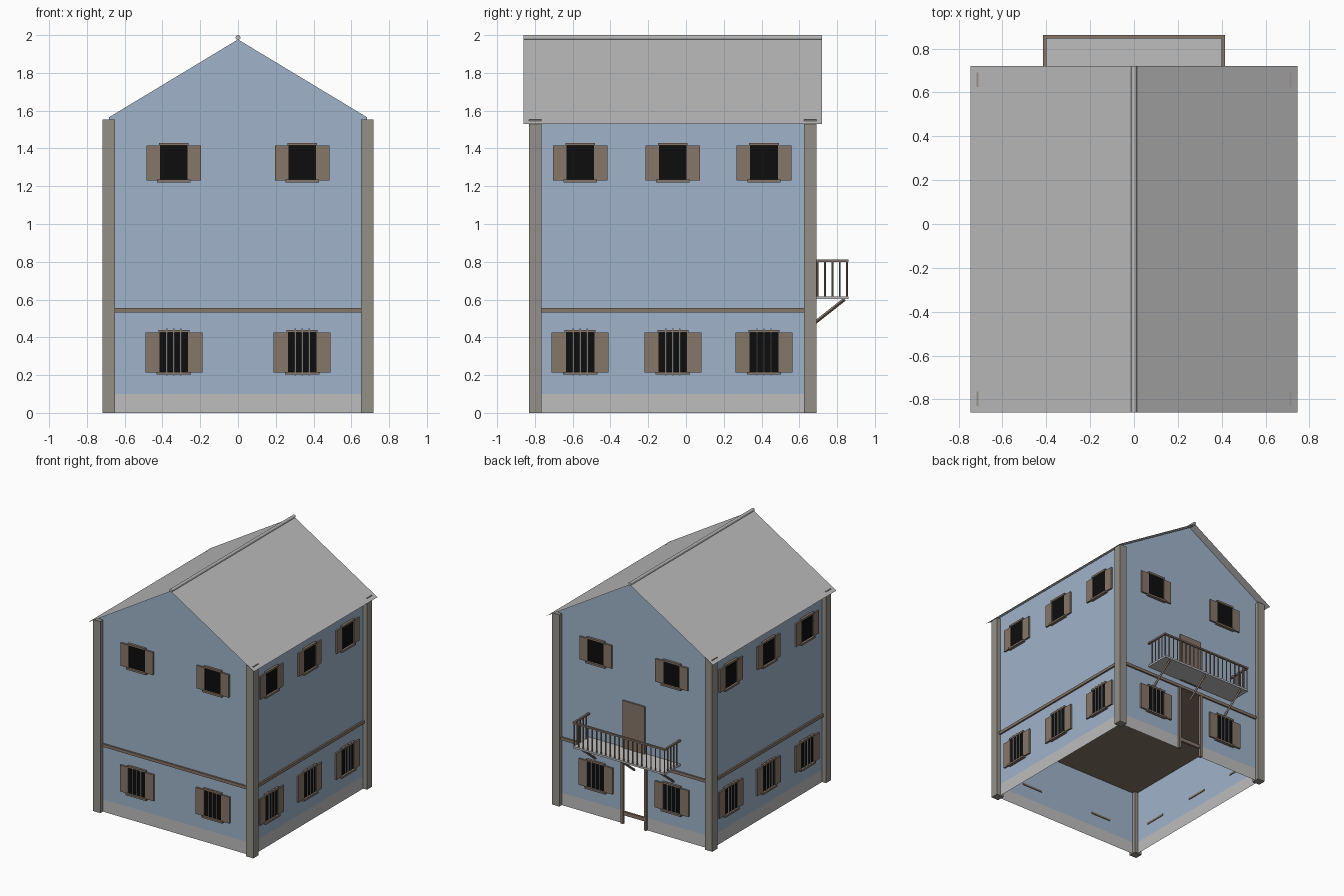
import bpy, bmesh, math
from mathutils import Matrix, Vector

if "Cube" in bpy.data.objects:
    bpy.data.objects.remove(bpy.data.objects["Cube"])

def material(name, rgb):
    m = bpy.data.materials.new(name)
    m.diffuse_color = (*rgb, 1)
    m.use_nodes = True
    m.node_tree.nodes["Principled BSDF"].inputs["Base Color"].default_value = m.diffuse_color
    return m

BLUE = material("blue_plaster", (0.35, 0.455, 0.59))
GREY = material("light_grey", (0.51, 0.51, 0.51))
ROOF = material("roof_grey", (0.5, 0.5, 0.5))
STONE = material("pillar_stone", (0.295, 0.28, 0.25))
WOOD = material("brown_wood", (0.24, 0.18, 0.14))
DARK = material("dark_pane", (0.004, 0.004, 0.004))

WX, YF, YB = 0.683, -0.797, 0.658      # wall planes
YC = (YF + YB) / 2
EAVE, APEX, BASE, DOOR = 1.565, 1.977, 0.1, 0.53
parts = {}

def part(name, mat):
    return parts.setdefault(name, (bmesh.new(), mat))[0]

def box(name, mat, lo, hi, frame=Matrix()):
    lo, hi = Vector(lo), Vector(hi)
    m = frame @ Matrix.Translation((lo + hi) / 2) @ Matrix.Diagonal((*(hi - lo), 1))
    bmesh.ops.create_cube(part(name, mat), size=1, matrix=m)

def rod(name, mat, a, b, r, sides=6):
    a, b = Vector(a), Vector(b)
    m = Matrix.Translation((a + b) / 2) @ (b - a).to_track_quat('Z', 'Y').to_matrix().to_4x4()
    bmesh.ops.create_cone(part(name, mat), cap_ends=True, segments=sides,
                          radius1=r, radius2=r, depth=(b - a).length, matrix=m)

def finish(name, bm, mats):
    me = bpy.data.meshes.new(name)
    bm.to_mesh(me)
    bm.free()
    for m in mats:
        me.materials.append(m)
    ob = bpy.data.objects.new(name, me)
    bpy.context.collection.objects.link(ob)
    return ob

# Walls: open shell with gables, a grey base band and a door opening at the back
bm = bmesh.new()
profile = [(-WX, 0), (WX, 0), (WX, EAVE), (0, APEX), (-WX, EAVE)]
front = [bm.verts.new((x, YF, z)) for x, z in profile]
back = [bm.verts.new((x, YB, z)) for x, z in profile]
bm.faces.new(front)
bm.faces.new(back[::-1])
for i, j in ((1, 2), (4, 0)):
    bm.faces.new((front[j], front[i], back[i], back[j]))
for co, no in (((0, 0, BASE), (0, 0, 1)), ((0, 0, DOOR), (0, 0, 1)),
               ((-0.1, 0, 0), (1, 0, 0)), ((0.1, 0, 0), (1, 0, 0))):
    bmesh.ops.bisect_plane(bm, geom=bm.verts[:] + bm.edges[:] + bm.faces[:],
                           plane_co=co, plane_no=no)
gone = []
for f in bm.faces:
    c = f.calc_center_median()
    f.material_index = 1 if c.z < BASE else 0
    if c.y > YB - 0.01 and abs(c.x) < 0.1 and c.z < DOOR:
        gone.append(f)
bmesh.ops.delete(bm, geom=gone, context='FACES')
bmesh.ops.recalc_face_normals(bm, faces=bm.faces[:])
finish("walls", bm, [BLUE, GREY])

# Roof sheet and ridge pole
bm = bmesh.new()
rows = [[bm.verts.new((x, y, z)) for x, z in ((-0.745, 1.53), (0, 1.981), (0.745, 1.53))]
        for y in (-0.86, 0.72)]
for i in (0, 1):
    bm.faces.new((rows[0][i], rows[0][i + 1], rows[1][i + 1], rows[1][i]))
finish("roof", bm, [ROOF])
rod("ridge_pole", ROOF, (0, -0.86, 1.987), (0, 0.72, 1.987), 0.013, 12)

# Corner pillars
for sx in (-1, 1):
    for y in (-0.83, 0.625):
        x0, x1 = sorted((sx * 0.652, sx * 0.718))
        box("corner_pillars", STONE, (x0, y, 0), (x1, y + 0.065, 1.552))

# Upper floor slab
box("floor_slab", WOOD, (-WX + 0.003, YF + 0.003, DOOR), (WX - 0.003, YB - 0.003, 0.55))

def wall_frame(angle, x, y):
    # local x runs along the wall, local -y points outward
    return Matrix.Translation((x, y, 0)) @ Matrix.Rotation(math.radians(angle), 4, 'Z')

def window(fr, u, z0, z1, half, shutter, barred):
    box("window_panes", DARK, (u - half, -0.008, z0), (u + half, -0.001, z1), fr)
    for s in (-1, 1):
        a, b = sorted((u + s * half, u + s * (half + shutter)))
        box("shutters", WOOD, (a, -0.014, z0 - 0.004), (b, -0.001, z1 - 0.004), fr)
    inner = 0.006 if barred else -0.001
    box("window_sills", WOOD, (u - half - 0.015, -0.025, z0 - 0.015),
        (u + half + 0.015, inner if barred else -0.001, z0), fr)
    box("window_lintels", WOOD, (u - half - 0.006, -0.02, z1 - 0.005),
        (u + half + 0.006, -0.001, z1 + 0.01), fr)
    if barred:
        for k in (-1, 0, 1):
            x = u + k * 0.037
            box("window_bars", GREY, (x - 0.003, -0.018, z0 - 0.02),
                (x + 0.003, -0.012, z1 + 0.016), fr)

# Windows and belt trim on all four walls
side = (-0.56, -0.07, 0.413)
walls = [(wall_frame(0, 0, YF), (-0.34, 0.34), 0.652, 0),
         (wall_frame(90, WX, 0), side, 0.695, YC),
         (wall_frame(180, 0, YB), (-0.34, 0.34), 0.652, 0),
         (wall_frame(270, -WX, 0), [-y for y in side], 0.695, -YC)]
for fr, centres, half, mid in walls:
    box("belt_trim", WOOD, (mid - half, -0.014, 0.532), (mid + half, -0.001, 0.556), fr)
    for u in centres:
        window(fr, u, 1.235, 1.42, 0.073, 0.072, False)
        window(fr, u, 0.217, 0.43, 0.076, 0.075, True)

# Back doorway frame, threshold bar and balcony door
for s in (-1, 1):
    a, b = sorted((s * 0.094, s * 0.114))
    box("door_frame", WOOD, (a, YB - 0.008, 0), (b, YB + 0.015, DOOR))
box("door_threshold", WOOD, (-0.1, YB - 0.008, 0.07), (0.1, YB + 0.008, 0.1))
box("balcony_door", WOOD, (-0.1, YB + 0.001, 0.6), (0.1, YB + 0.014, 1.0))

# Balcony floor, hand rail, balusters and brackets
BX, BY = 0.405, 0.853
box("balcony_floor", GREY, (-0.41, YB, 0.602), (0.41, 0.86, 0.617))
box("balcony_rail", WOOD, (-0.415, BY - 0.007, 0.8), (0.415, BY + 0.008, 0.813))
for s in (-1, 1):
    a, b = sorted((s * 0.4, s * 0.415))
    box("balcony_rail", WOOD, (a, YB, 0.8), (b, BY - 0.007, 0.813))
    for i in range(5):
        y = BY - 0.039 * (i + 1)
        if y > YB + 0.01:
            rod("balusters", WOOD, (s * BX, y, 0.615), (s * BX, y, 0.802), 0.005)
for i in range(21):
    x = -BX + 2 * BX * i / 20
    rod("balusters", WOOD, (x, BY, 0.615), (x, BY, 0.802), 0.005)
for x in (-0.35, 0, 0.35):
    rod("balcony_brackets", WOOD, (x, YB, 0.458), (x, 0.84, 0.602), 0.009, 4)

for name, (bm, mat) in parts.items():
    finish(name, bm, [mat])
